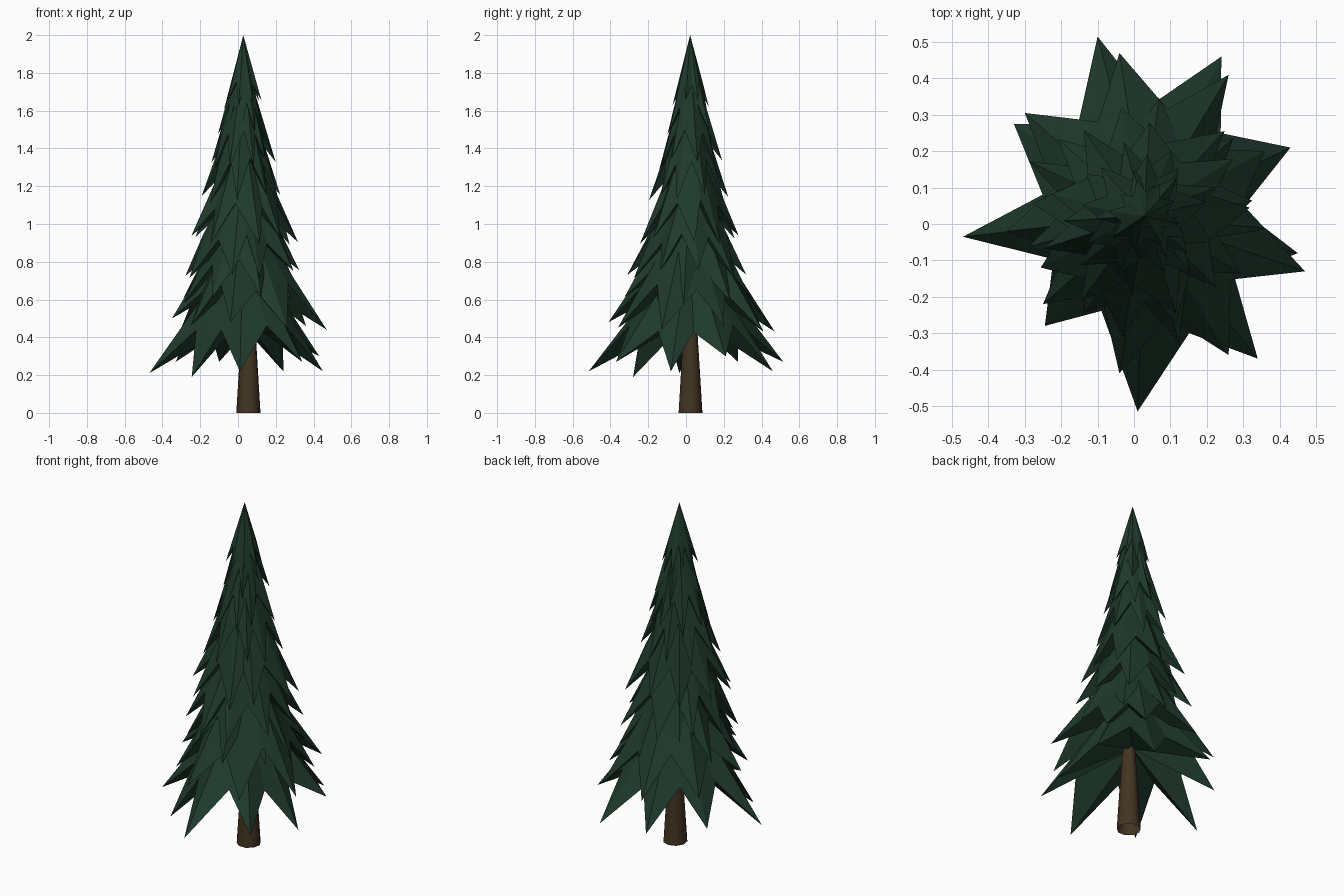
import bpy, bmesh, math, random
from mathutils import Vector

random.seed(4)
cube = bpy.data.objects.get("Cube")
if cube:
    bpy.data.objects.remove(cube, do_unlink=True)

AXIS = Vector((0.028, 0.022, 0))


def make_material(name, color):
    mat = bpy.data.materials.new(name)
    mat.use_nodes = True
    mat.diffuse_color = (*color, 1)
    mat.node_tree.nodes["Principled BSDF"].inputs["Base Color"].default_value = (*color, 1)
    return mat


def add_object(name, bm, mat):
    bmesh.ops.recalc_face_normals(bm, faces=bm.faces)
    mesh = bpy.data.meshes.new(name)
    bm.to_mesh(mesh)
    bm.free()
    mesh.materials.append(mat)
    obj = bpy.data.objects.new(name, mesh)
    bpy.context.collection.objects.link(obj)


def angle(p):
    return math.atan2(p.y - AXIS.y, p.x - AXIS.x)


def random_tips(z, radius, count):
    # Evenly spread branch tips with a little irregularity
    start = random.uniform(0, math.tau)
    tips = []
    for i in range(count):
        a = start + (i + random.uniform(-0.2, 0.2)) * math.tau / count
        r = radius * random.uniform(0.9, 1.05)
        tips.append(AXIS + Vector((r * math.cos(a), r * math.sin(a), z + random.uniform(-0.03, 0.03))))
    return tips


def branch_tier(name, tips, apex_z, mat):
    # Star-shaped cone: long ridged blades, raised notches and a hollow underside
    bm = bmesh.new()
    tips = sorted(tips, key=angle)
    low = sum(t.z for t in tips) / len(tips)
    notch_z = low + (apex_z - low) * 0.3
    apex = bm.verts.new(AXIS + Vector((0, 0, apex_z)))
    inner = bm.verts.new(AXIS + Vector((0, 0, notch_z + 0.06)))
    ring = []
    for i, tip in enumerate(tips):
        after = tips[(i + 1) % len(tips)]
        gap = (angle(after) - angle(tip)) % math.tau
        a = angle(tip) + gap * random.uniform(0.42, 0.58)
        reach = ((tip - AXIS).xy.length + (after - AXIS).xy.length) / 2
        r = reach * random.uniform(0.6, 0.68)
        notch = AXIS + Vector((r * math.cos(a), r * math.sin(a), notch_z + random.uniform(-0.03, 0.03)))
        ring += [bm.verts.new(tip), bm.verts.new(notch)]
    for i, v in enumerate(ring):
        w = ring[(i + 1) % len(ring)]
        bm.faces.new((apex, v, w))
        bm.faces.new((inner, w, v))
    add_object(name, bm, mat)


needles = make_material("dark_green_needles", (0.0135, 0.041, 0.0245))
bark = make_material("brown_bark", (0.054, 0.034, 0.0155))

# Trunk, open at both ends
bpy.ops.mesh.primitive_cone_add(vertices=9, radius1=0.065, radius2=0.022, depth=0.7,
                                end_fill_type='NOTHING', location=(0.055, 0.022, 0.35))
trunk = bpy.context.object
trunk.name = "trunk"
trunk.data.materials.append(bark)
bpy.ops.object.shade_smooth_by_angle(angle=math.radians(50))

# Two widest tiers, with their uneven branch tips
skirt = [(-.1, .515, .27), (.24, .46, .22), (.43, .21, .3), (.45, -.08, .22), (.34, -.37, .27),
         (.01, -.515, .22), (-.245, -.28, .19), (-.47, -.035, .21), (-.33, .275, .27)]
second = [(.47, -.13, .44), (.36, .2, .46), (.26, .41, .43), (-.04, .47, .43), (-.3, .305, .45),
          (-.35, -.02, .5), (-.25, -.22, .46), (-.04, -.41, .48), (.26, -.36, .45)]
branch_tier("bottom_branches", [Vector(p) for p in skirt], 0.92, needles)
branch_tier("second_branches", [Vector(p) for p in second], 1.13, needles)

# Upper tiers: tip height, radius, apex height
tiers = [(0.6, 0.345, 1.25), (0.73, 0.33, 1.36), (0.92, 0.28, 1.56),
         (1.13, 0.215, 1.77), (1.31, 0.172, 1.9), (1.46, 0.13, 1.97), (1.63, 0.098, 2.0)]
for i, (z, radius, apex_z) in enumerate(tiers):
    branch_tier(f"upper_branches_{i + 1}", random_tips(z, radius, 9), apex_z, needles)
